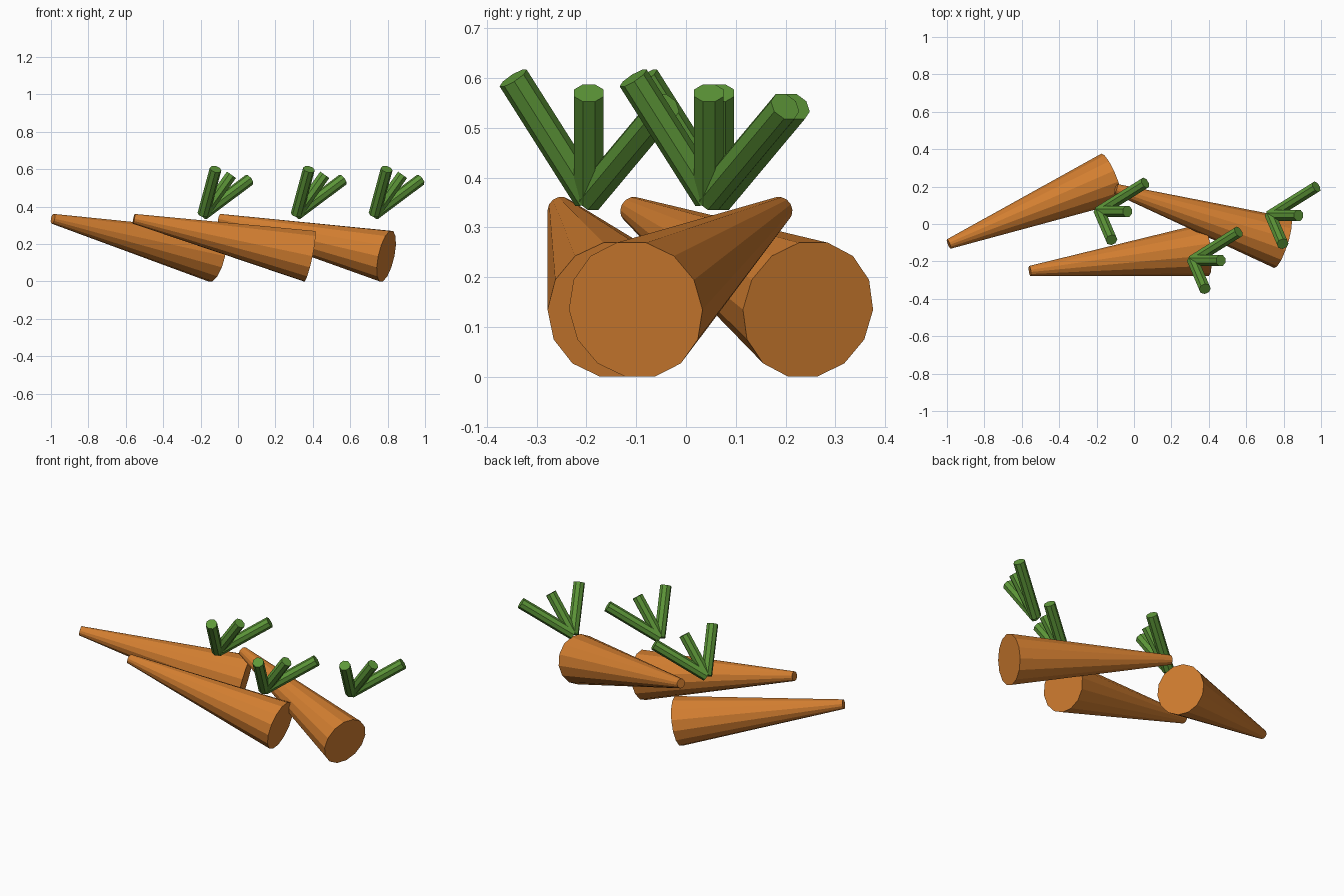
import bpy, bmesh, math
from mathutils import Vector, Matrix

if "Cube" in bpy.data.objects:
    bpy.data.objects.remove(bpy.data.objects["Cube"])


def material(name, color):
    m = bpy.data.materials.new(name)
    m.diffuse_color = color
    m.use_nodes = True
    m.node_tree.nodes["Principled BSDF"].inputs["Base Color"].default_value = m.diffuse_color
    return m


ORANGE = material("carrot_orange", (0.65, 0.21, 0.03, 1))
GREEN = material("leaf_green", (0.11, 0.31, 0.04, 1))


def add_rod(bm, start, end, r1, r2, sides, turn=0.0):
    """Capped cone frustum between two points, with a vertex level with the axis."""
    start, end = Vector(start), Vector(end)
    axis = (end - start).normalized()
    side = Vector((0, 0, 1)).cross(axis).normalized()
    up = side.cross(axis)
    frame = Matrix((up, side, axis)).transposed().to_4x4()
    place = Matrix.Translation((start + end) / 2) @ frame @ Matrix.Rotation(turn, 4, 'Z')
    bmesh.ops.create_cone(bm, cap_ends=True, cap_tris=False, segments=sides,
                          radius1=r1, radius2=r2, depth=(end - start).length, matrix=place)


def finish(bm, name, mat):
    mesh = bpy.data.meshes.new(name)
    bm.to_mesh(mesh)
    bm.free()
    mesh.materials.append(mat)
    bpy.context.collection.objects.link(bpy.data.objects.new(name, mesh))


# label, thick end, thin tip, root of the leaves
carrots = [
    ("left", (-0.122, 0.245, 0.135), (-0.99, -0.107, 0.335), (-0.185, 0.067, 0.36)),
    ("front", (0.382, -0.138, 0.135), (-0.557, -0.251, 0.335), (0.314, -0.195, 0.36)),
    ("right", (0.793, -0.101, 0.135), (-0.098, 0.188, 0.335), (0.73, 0.046, 0.36)),
]
leaf_directions = [(0.065, -0.152, 0.24), (0.15, 0, 0.21), (0.245, 0.153, 0.183)]

for label, thick, tip, root in carrots:
    # tapered carrot body
    bm = bmesh.new()
    add_rod(bm, thick, tip, 0.141, 0.027, 14)
    finish(bm, f"carrot_{label}", ORANGE)

    # fan of three leaf stalks
    bm = bmesh.new()
    for d in leaf_directions:
        add_rod(bm, root, Vector(root) + Vector(d), 0.032, 0.032, 8, math.pi / 8)
    finish(bm, f"leaves_{label}", GREEN)
